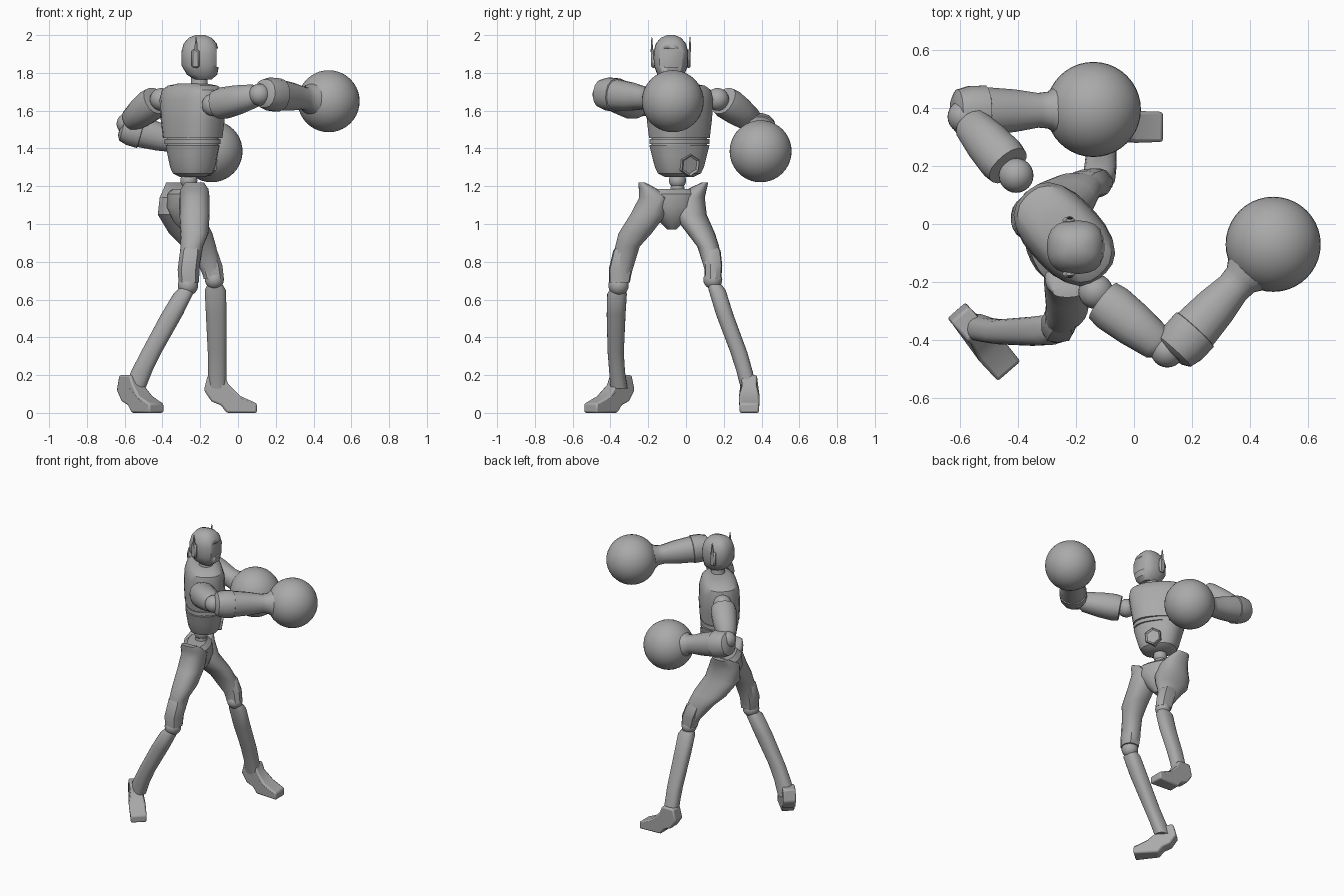
import bpy, bmesh
from math import cos, sin, pi, radians
from mathutils import Vector, Matrix

cube = bpy.data.objects.get("Cube")
if cube:
    bpy.data.objects.remove(cube, do_unlink=True)

grey = bpy.data.materials.new("plain_grey")
grey.use_nodes = True
grey.diffuse_color = (0.4, 0.4, 0.4, 1)
grey.node_tree.nodes["Principled BSDF"].inputs["Base Color"].default_value = grey.diffuse_color


def finish(name, bm, matrix=None, angle=35):
    """Turn a bmesh into a named, shaded object."""
    if matrix:
        bm.transform(matrix)
    bmesh.ops.recalc_face_normals(bm, faces=bm.faces)
    mesh = bpy.data.meshes.new(name)
    bm.to_mesh(mesh)
    bm.free()
    mesh.materials.append(grey)
    obj = bpy.data.objects.new(name, mesh)
    bpy.context.collection.objects.link(obj)
    bpy.ops.object.select_all(action='DESELECT')
    obj.select_set(True)
    bpy.context.view_layer.objects.active = obj
    bpy.ops.object.shade_smooth_by_angle(angle=radians(angle))
    return obj


def section(center, a, b, u, v, n, power):
    """One rounded cross-section; higher power is boxier."""
    points = []
    for i in range(n):
        t = 2 * pi * (i + 0.5) / n
        c, s = cos(t), sin(t)
        k = (abs(c) ** power + abs(s) ** power) ** (-1 / power)
        points.append(Vector(center) + u * (a * k * c) + v * (b * k * s))
    return points


def skin(name, rings):
    """Bridge cross-sections and cap both ends."""
    bm = bmesh.new()
    loops = [[bm.verts.new(p) for p in ring] for ring in rings]
    n = len(loops[0])
    for low, high in zip(loops, loops[1:]):
        for i in range(n):
            j = (i + 1) % n
            bm.faces.new((low[i], low[j], high[j], high[i]))
    bm.faces.new(loops[0])
    bm.faces.new(loops[-1])
    return finish(name, bm)


def loft(name, rings, yaw=0, n=24, power=2):
    """Stack level sections (x, y, z, half depth, half width)."""
    turn = Matrix.Rotation(radians(yaw), 3, 'Z')
    u, v = turn @ Vector((1, 0, 0)), turn @ Vector((0, 1, 0))
    return skin(name, [section(r[:3], r[3], r[4], u, v, n, power) for r in rings])


def column(name, x, y, rings, **style):
    return loft(name, [(x, y, *r) for r in rings], **style)


def limb(name, start, end, profile, n=16):
    """Sweep (fraction, radius) pairs from start to end."""
    p, q = Vector(start), Vector(end)
    axis = (q - p).normalized()
    u = axis.cross(Vector((0, 0, 1))).normalized()
    v = axis.cross(u)
    return skin(name, [section(p.lerp(q, t), r, r, u, v, n, 2.3) for t, r in profile])


def ball(name, center, radius, segments=24):
    bm = bmesh.new()
    bmesh.ops.create_uvsphere(bm, u_segments=segments, v_segments=segments // 2, radius=radius)
    return finish(name, bm, Matrix.Translation(center))


def block(name, center, size):
    bm = bmesh.new()
    bmesh.ops.create_cube(bm, size=1)
    return finish(name, bm, Matrix.Translation(center) @ Matrix.Diagonal((*size, 1)))


def foot(name, ankle, yaw):
    """Side outline extruded across the width."""
    outline = [(-.07, .12), (-.03, .06), (.02, .04), (.05, 0), (.21, 0),
               (.21, .05), (.12, .09), (.06, .15), (.04, .2), (-.05, .2)]
    bm = bmesh.new()
    face = bm.faces.new([bm.verts.new((u, -.052, z)) for u, z in outline])
    side = bmesh.ops.extrude_face_region(bm, geom=[face])["geom"]
    moved = [g for g in side if isinstance(g, bmesh.types.BMVert)]
    bmesh.ops.translate(bm, verts=moved, vec=(0, .104, 0))
    for vert in bm.verts:  # narrow the heel and ankle
        if vert.co.x < .1:
            vert.co.y *= .8
    place = Matrix.Translation((*ankle, 0)) @ Matrix.Rotation(radians(yaw), 4, 'Z')
    obj = finish(name, bm, place)
    bevel = obj.modifiers.new("soft_edges", 'BEVEL')
    bevel.width = .01
    bevel.segments = 2


# Head with recessed visor
HX, HY = -.2, -.08
head = loft("head", [(-.185, HY, 1.765, .045, .045), (-.19, HY, 1.79, .08, .072),
                     (HX, HY, 1.84, .1, .09), (HX, HY, 1.91, .1, .092),
                     (HX, HY, 1.955, .088, .08), (HX, HY, 1.985, .062, .055),
                     (HX, HY, 2, .025, .02)], power=2.6)
cutter = block("visor_cutter", (-.09, HY, 1.88), (.05, .145, .1))
cutter.hide_render = True
cutter.hide_viewport = True
cutter.display_type = 'WIRE'
cut = head.modifiers.new("visor_cut", 'BOOLEAN')
cut.operation = 'DIFFERENCE'
cut.object = cutter
column("neck", -.205, -.07, [(1.7, .06, .06), (1.74, .045, .045), (1.8, .045, .045)])

# Ear pads and antennas
for side, label in ((1, "left"), (-1, "right")):
    y = HY + side * .093
    pad = block(label + "_ear_pad", (-.225, y, 1.875), (.042, .024, .1))
    pad.modifiers.new("round_corners", 'BEVEL').width = .009
    column(label + "_antenna", -.222, y + side * .008,
           [(1.91, .012, .006), (1.95, .008, .005), (1.99, .002, .002)], n=6)

# Torso: chest, waist gap, abdomen and spine
TX, TY = -.24, -.035
column("chest", TX, TY, [(1.455, .125, .165), (1.55, .13, .18), (1.66, .125, .195),
                         (1.71, .11, .185), (1.732, .09, .15), (1.745, .06, .07)],
       yaw=43, power=2.7)
column("waist_gap", TX, TY, [(1.41, .115, .15), (1.47, .115, .15)], yaw=36, power=2.5)
column("waist_band", TX, TY, [(1.424, .124, .163), (1.45, .124, .163)], yaw=38, power=2.5)
column("abdomen", TX, TY, [(1.25, .06, .08), (1.268, .092, .115), (1.3, .105, .13),
                           (1.36, .115, .147), (1.419, .123, .163)], yaw=30, power=2.5)
column("spine", -.26, -.045, [(1.14, .05, .05), (1.2, .035, .035), (1.28, .045, .045)])
ball("waist_ball", (-.26, -.045, 1.23), .045)

# Hexagonal plate on the abdomen
facing = Vector((cos(radians(30)), sin(radians(30)), -.15)).normalized()
bm = bmesh.new()
bmesh.ops.create_cone(bm, cap_ends=True, segments=6, radius1=.062, radius2=.058, depth=.04)
cap = max(bm.faces, key=lambda f: f.calc_center_median().z)
bmesh.ops.inset_region(bm, faces=[cap], thickness=.012, depth=-.008)
finish("abdomen_hexagon", bm, Matrix.Translation(Vector((TX, TY, 1.328)) + facing * .1)
       @ facing.to_track_quat('Z', 'Y').to_matrix().to_4x4())

# Pelvis and thighs with raised hip wings
column("pelvis", -.27, -.075, [(.97, .03, .02), (1.01, .07, .06), (1.09, .1, .12),
                               (1.16, .09, .14), (1.185, .06, .12)], yaw=23, power=2.4)
loft("right_thigh", [(-.26, -.35, .69, .048, .05), (-.26, -.34, .76, .055, .058),
                     (-.245, -.31, .88, .06, .065), (-.23, -.27, .95, .074, .088),
                     (-.23, -.2, 1.05, .08, .095), (-.23, -.165, 1.14, .08, .083),
                     (-.23, -.2, 1.185, .074, .05), (-.23, -.235, 1.22, .05, .018)], power=2.3)
loft("left_thigh", [(-.13, .14, .71, .048, .04), (-.145, .14, .76, .055, .042),
                    (-.205, .118, .88, .09, .058), (-.25, .08, .95, .115, .074),
                    (-.305, .02, 1.05, .12, .09), (-.315, .015, 1.14, .1, .085),
                    (-.32, .06, 1.185, .075, .05), (-.33, .1, 1.22, .05, .018)], power=2.3)

# Knee guards, knees, shins and feet
loft("right_knee_guard", [(-.26, -.352, .69, .055, .055), (-.262, -.347, .76, .058, .062),
                          (-.25, -.325, .86, .057, .06), (-.245, -.315, .9, .03, .04)],
     n=10, power=3)
loft("left_knee_guard", [(-.128, .143, .71, .054, .044), (-.142, .145, .78, .06, .047),
                         (-.17, .135, .86, .06, .048), (-.19, .125, .9, .03, .03)],
     n=10, power=3)
ball("right_knee", (-.265, -.357, .675), .054)
ball("left_knee", (-.125, .142, .705), .05)
loft("right_shin", [(-.545, -.355, .13, .055, .045), (-.51, -.365, .22, .056, .042),
                    (-.46, -.372, .32, .055, .043), (-.35, -.37, .52, .058, .05),
                    (-.29, -.365, .63, .052, .052), (-.275, -.36, .66, .036, .04)], power=2.5)
loft("left_shin", [(-.11, .332, .13, .05, .042), (-.11, .31, .22, .048, .043),
                   (-.11, .28, .32, .05, .045), (-.115, .205, .52, .055, .046),
                   (-.12, .165, .65, .056, .045), (-.122, .152, .68, .04, .036)], power=2.5)
foot("right_foot", (-.568, -.349), -49)
foot("left_foot", (-.11, .335), 0)

# Arms: shoulder, upper arm, elbow, forearm and round glove
ARMS = {
    "right": ((-.12, -.255, 1.63), (.115, -.437, 1.685), (.15, -.43, 1.69), (.48, -.07, 1.65)),
    "left": ((-.425, .19, 1.66), (-.585, .37, 1.53), (-.595, .388, 1.51), (-.14, .395, 1.385)),
}
for label, (shoulder, elbow, cuff, glove) in ARMS.items():
    s, e = Vector(shoulder), Vector(elbow)
    ball(label + "_shoulder", s.lerp(Vector((TX, TY, s.z)), .1), .06)
    limb(label + "_upper_arm", s, e,
         [(.05, .05), (.06, .078), (.2, .084), (.5, .078), (.85, .063), (.93, .045)])
    ball(label + "_elbow", e, .058)
    limb(label + "_forearm", cuff, glove,
         [(-.06, .05), (-.03, .076), (.06, .088), (.18, .089), (.185, .083),
          (.4, .074), (.58, .06), (.66, .064), (.74, .09), (.8, .1)])
    ball(label + "_glove", glove, .164, 40)
